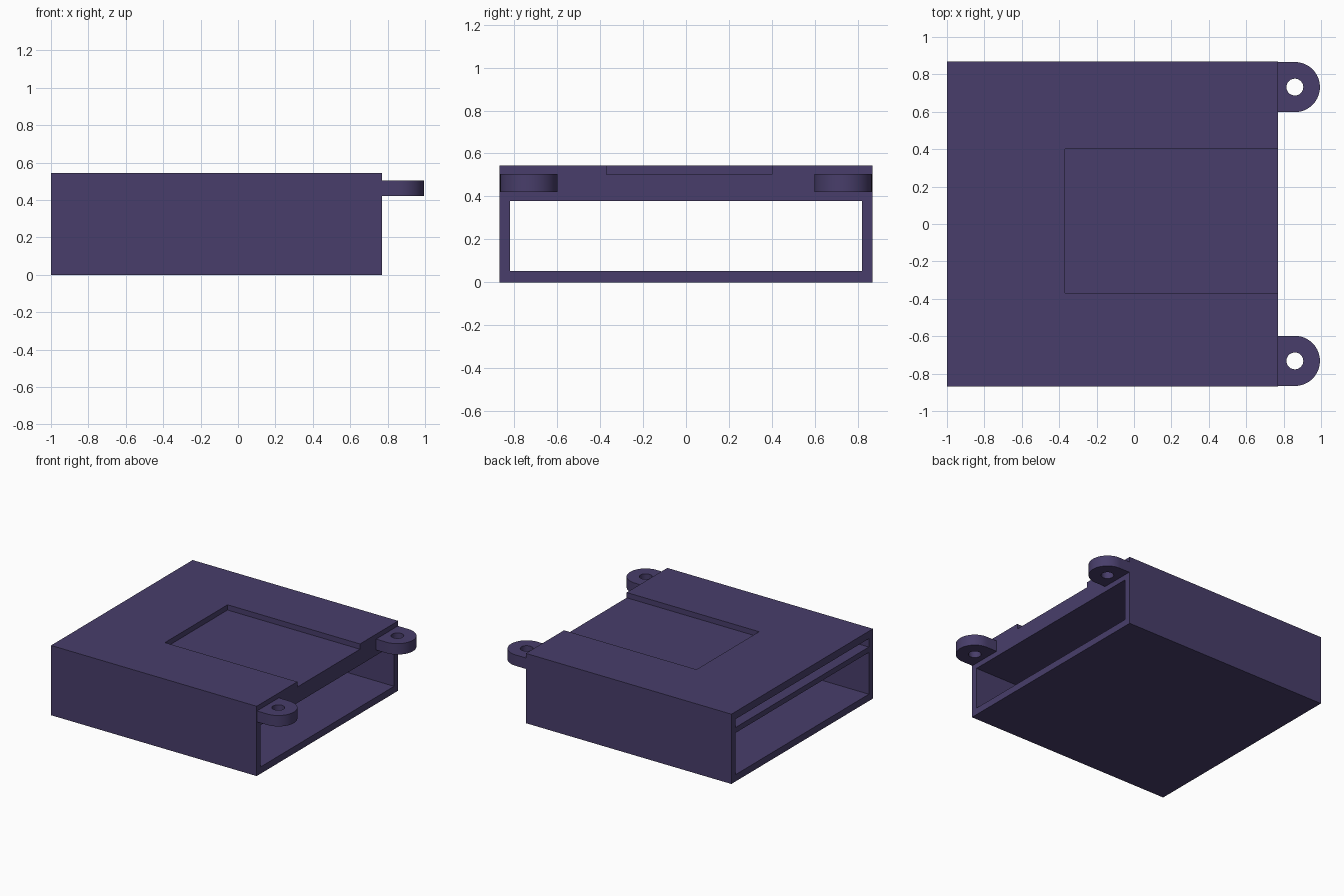
import bpy, bmesh
from math import sin, cos, pi, atan2

if "Cube" in bpy.data.objects:
    bpy.data.objects.remove(bpy.data.objects["Cube"])

mat = bpy.data.materials.new("dark_violet")
mat.diffuse_color = (0.065, 0.048, 0.145, 1)
mat.use_nodes = True
mat.node_tree.nodes["Principled BSDF"].inputs["Base Color"].default_value = mat.diffuse_color


def add_object(name, bm):
    bmesh.ops.recalc_face_normals(bm, faces=bm.faces)
    mesh = bpy.data.meshes.new(name)
    bm.to_mesh(mesh)
    bm.free()
    obj = bpy.data.objects.new(name, mesh)
    bpy.context.collection.objects.link(obj)
    mesh.materials.append(mat)
    return obj


def box(name, x, y, z):
    bm = bmesh.new()
    bmesh.ops.create_cube(bm, size=1)
    for v in bm.verts:
        v.co = [r[0] + (c + 0.5) * (r[1] - r[0]) for c, r in zip(v.co, (x, y, z))]
    return add_object(name, bm)


def cut(target, cutter):
    mod = target.modifiers.new("cut", 'BOOLEAN')
    mod.operation = 'DIFFERENCE'
    mod.solver = 'EXACT'
    mod.object = cutter
    cutter.hide_render = True
    bpy.context.view_layer.objects.active = target
    bpy.ops.object.modifier_apply(modifier=mod.name)
    bpy.data.objects.remove(cutter)


# Housing: open tunnel, blind slot from the left end, shallow recess on top
housing = box("housing", (-1, 0.77), (-0.87, 0.87), (0, 0.543))
cut(housing, box("tunnel_cutter", (-1.2, 1.2), (-0.82, 0.82), (0.053, 0.378)))
cut(housing, box("slot_cutter", (-1.2, 0.72), (-0.82, 0.82), (0.42, 0.485)))
cut(housing, box("recess_cutter", (-0.37, 1.2), (-0.37, 0.40), (0.502, 0.7)))


# Mounting ear: rounded tab with a round screw hole
def ear(name, cy, cx=0.86, r=0.134, hole=0.045, back=0.09, z0=0.42, z1=0.505):
    corner = atan2(r, -back)
    angles = sorted([i * 2 * pi / 64 for i in range(64)] + [corner, 2 * pi - corner])
    bm = bmesh.new()
    rings = []
    for z in (z0, z1):
        inner, outer = [], []
        for a in angles:
            c, s = cos(a), sin(a)
            t = r
            if c < -1e-6:
                t = min(back / -c, r / max(abs(s), 1e-6))
            inner.append(bm.verts.new((cx + hole * c, cy + hole * s, z)))
            outer.append(bm.verts.new((cx + t * c, cy + t * s, z)))
        rings.append((inner, outer))
    (i0, o0), (i1, o1) = rings
    for a, b in ((i0, o0), (o0, o1), (o1, i1), (i1, i0)):
        for k in range(len(angles)):
            n = (k + 1) % len(angles)
            bm.faces.new((a[k], a[n], b[n], b[k]))
    obj = add_object(name, bm)
    bpy.ops.object.select_all(action='DESELECT')
    obj.select_set(True)
    bpy.context.view_layer.objects.active = obj
    bpy.ops.object.shade_smooth_by_angle(angle=0.5)


ear("mounting_ear_front", -0.732)
ear("mounting_ear_back", 0.732)
